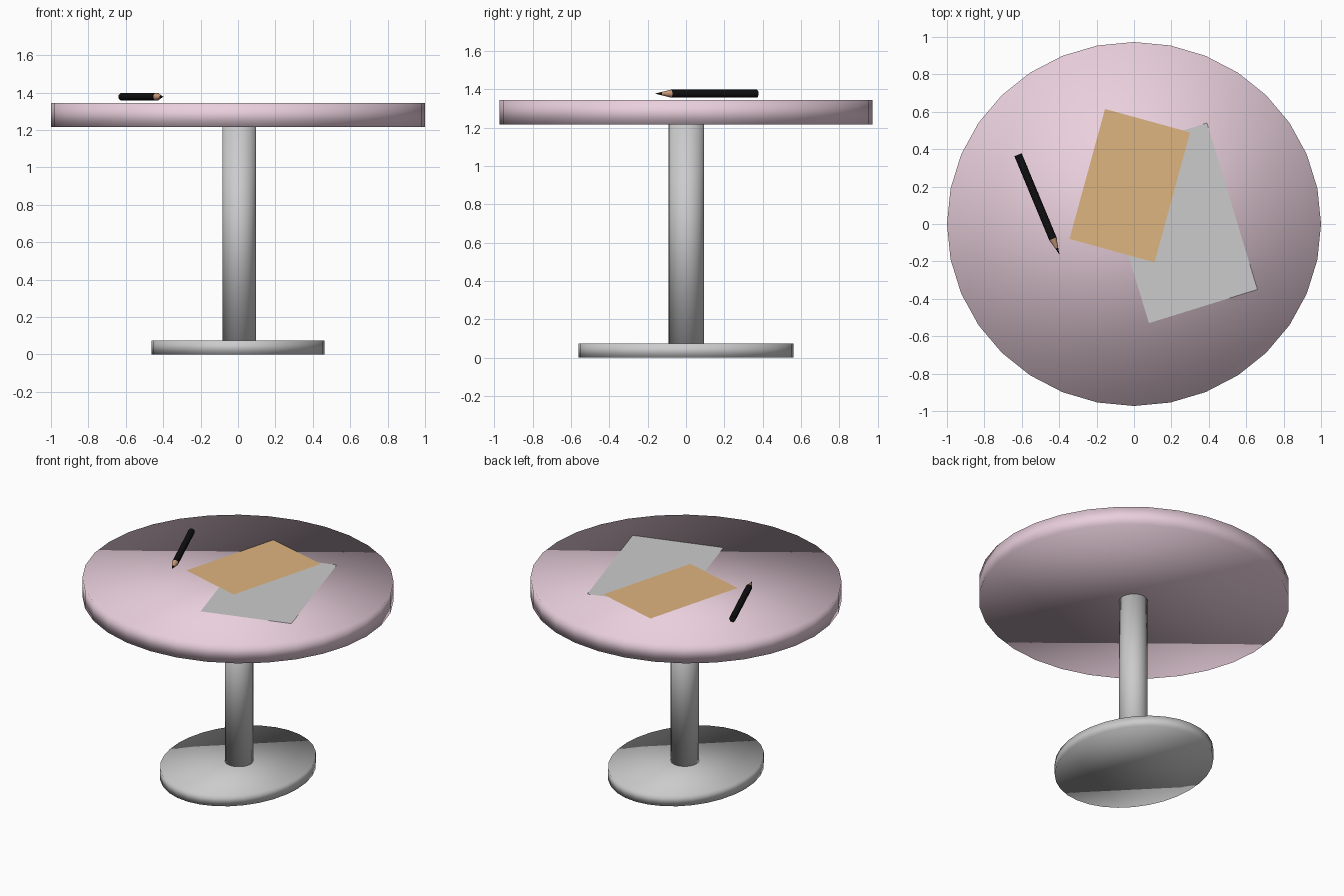
import bpy, bmesh
from math import atan2
from mathutils import Vector, Matrix

if "Cube" in bpy.data.objects:
    bpy.data.objects.remove(bpy.data.objects["Cube"])

TOP = 1.345


def material(name, rgb):
    m = bpy.data.materials.new(name)
    m.diffuse_color = (*rgb, 1)
    m.use_nodes = True
    m.node_tree.nodes["Principled BSDF"].inputs["Base Color"].default_value = m.diffuse_color
    return m


def add_object(name, bm, mat=None, smooth=True):
    mesh = bpy.data.meshes.new(name)
    bmesh.ops.recalc_face_normals(bm, faces=bm.faces)
    for f in bm.faces:
        f.smooth = smooth
    bm.to_mesh(mesh)
    bm.free()
    if mat:
        mesh.materials.append(mat)
    ob = bpy.data.objects.new(name, mesh)
    bpy.context.collection.objects.link(ob)
    return ob


def disc(name, rx, ry, z0, z1, centre=(0, 0), sides=32, mat=None):
    """Upright elliptical cylinder."""
    bm = bmesh.new()
    bmesh.ops.create_cone(bm, cap_ends=True, segments=sides, radius1=1, radius2=1, depth=z1 - z0)
    bmesh.ops.scale(bm, vec=(rx, ry, 1), verts=bm.verts)
    bmesh.ops.translate(bm, vec=(*centre, (z0 + z1) / 2), verts=bm.verts)
    return add_object(name, bm, mat)


def sheet(name, corner, along, across, z, mat=None):
    """Flat paper from one corner and two edge vectors."""
    c, a, b = Vector(corner), Vector(along), Vector(across)
    bm = bmesh.new()
    bm.faces.new([bm.verts.new((*p, z)) for p in (c, c + a, c + a + b, c + b)])
    ob = add_object(name, bm, mat, smooth=False)
    if ob.data.polygons[0].normal.z < 0:
        ob.data.flip_normals()
    return ob


def pencil_part(name, s0, s1, r0, r1, mat):
    """Tapered segment between two distances along the pencil."""
    bm = bmesh.new()
    bmesh.ops.create_cone(bm, cap_ends=True, segments=16, radius1=r0, radius2=r1, depth=s1 - s0)
    bmesh.ops.translate(bm, vec=(0, 0, (s0 + s1) / 2), verts=bm.verts)
    ob = add_object(name, bm, mat)
    start, tip = Vector((-0.62, 0.37, 1.377)), Vector((-0.40, -0.16, 1.377))
    rot = (tip - start).to_track_quat('Z', 'Y').to_matrix().to_4x4()
    ob.data.transform(Matrix.Translation(start) @ rot)
    ob.data.shade_smooth()
    ob.data.set_sharp_from_angle(angle=0.8)
    return ob


pink = material("pink", (0.82, 0.63, 0.72))
orange = material("orange", (0.74, 0.46, 0.22))
black = material("black", (0.005, 0.005, 0.005))
wood = material("wood", (0.60, 0.33, 0.19))

# Table
disc("table_top", 1.0, 0.973, 1.215, TOP, mat=pink)
disc("column", 0.09, 0.092, 0.07, 1.22, centre=(0.007, 0.002))
disc("base", 0.463, 0.56, 0, 0.075)

# Papers
sheet("grey_paper", (0.66, -0.35), (-0.27, 0.89), (-0.58, -0.18), TOP + 0.002)
sheet("orange_paper", (0.11, -0.205), (0.19, 0.695), (-0.455, 0.125), TOP + 0.004, orange)

# Pencil
pencil_part("pencil_body", 0, 0.486, 0.021, 0.021, black)
pencil_part("pencil_wood", 0.486, 0.54, 0.021, 0.008, wood)
pencil_part("pencil_lead", 0.54, 0.574, 0.008, 0.0005, black)
